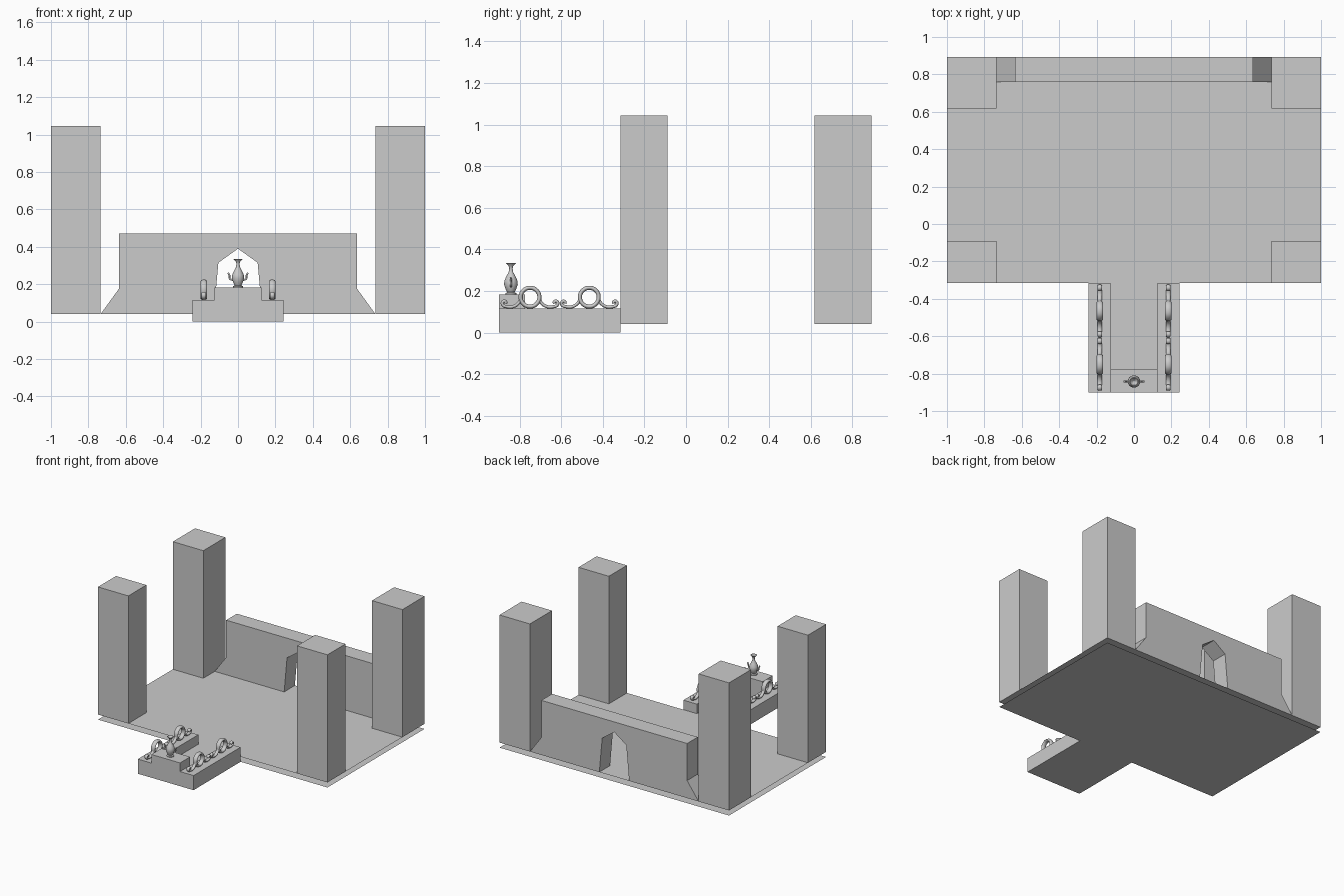
import bpy, bmesh, math

if "Cube" in bpy.data.objects:
    bpy.data.objects.remove(bpy.data.objects["Cube"])


def mesh_object(name, verts, faces, smooth=False):
    me = bpy.data.meshes.new(name)
    me.from_pydata(verts, [], faces)
    bm = bmesh.new()
    bm.from_mesh(me)
    bmesh.ops.recalc_face_normals(bm, faces=bm.faces)
    bm.to_mesh(me)
    bm.free()
    if smooth:
        me.shade_smooth()
    ob = bpy.data.objects.new(name, me)
    bpy.context.collection.objects.link(ob)
    return ob


def prism(name, outline, to3d, a, b):
    """Extrude a closed 2D outline from level a to level b."""
    n = len(outline)
    verts = [to3d(p, q, a) for p, q in outline] + [to3d(p, q, b) for p, q in outline]
    faces = [list(range(n)), list(range(n, 2 * n))]
    faces += [[i, (i + 1) % n, n + (i + 1) % n, n + i] for i in range(n)]
    return mesh_object(name, verts, faces)


def box(name, x0, x1, y0, y1, z0, z1):
    outline = [(x0, y0), (x1, y0), (x1, y1), (x0, y1)]
    return prism(name, outline, lambda p, q, r: (p, q, r), z0, z1)


def tube(name, points, radius, location, scale=(1, 1, 1), cyclic=False):
    cu = bpy.data.curves.new(name, 'CURVE')
    cu.dimensions = '3D'
    cu.bevel_depth = radius
    cu.bevel_resolution = 3
    cu.resolution_u = 5
    cu.use_fill_caps = True
    sp = cu.splines.new('BEZIER')
    sp.bezier_points.add(len(points) - 1)
    for bp, p in zip(sp.bezier_points, points):
        bp.co = p
        bp.handle_left_type = bp.handle_right_type = 'AUTO'
    sp.use_cyclic_u = cyclic
    ob = bpy.data.objects.new(name, cu)
    ob.location = location
    ob.scale = scale
    bpy.context.collection.objects.link(ob)
    return ob


# Two thin sheets: upper floor and underside, both T shaped
tee = [(-0.24, -0.9), (0.24, -0.9), (0.24, -0.315), (1, -0.315),
       (1, 0.893), (-1, 0.893), (-1, -0.315), (-0.24, -0.315)]
for name, z in (("floor_top", 0.04), ("floor_underside", 0.0)):
    mesh_object(name, [(x, y, z) for x, y in tee], [list(range(8))])

# Corner towers and porch curbs, mirrored
for s, side in ((-1, "left"), (1, "right")):
    x0, x1 = sorted((s * 0.735, s))
    box(f"front_tower_{side}", x0, x1, -0.315, -0.09, 0.04, 1.045)
    box(f"back_tower_{side}", x0, x1, 0.618, 0.893, 0.04, 1.045)
    x0, x1 = sorted((s * 0.125, s * 0.243))
    box(f"porch_curb_{side}", x0, x1, -0.9, -0.315, 0, 0.115)
box("vase_pedestal", -0.125, 0.125, -0.9, -0.775, 0, 0.183)

# Back wall with flared feet and pointed opening
half = [(0, 0.39), (0.105, 0.315), (0.13, 0.04), (0.735, 0.04),
        (0.635, 0.178), (0.635, 0.47), (0, 0.47)]
for s, side in ((-1, "left"), (1, "right")):
    prism(f"back_wall_{side}", [(s * x, z) for x, z in half],
          lambda p, q, r: (p, r, q), 0.76, 0.893)

# Scroll railings: a ring with a curled tail each way
ring = [(0, 0.045 * math.cos(a * math.pi / 4), 0.045 * math.sin(a * math.pi / 4))
        for a in range(8)]
tail = [(0.043, -0.005), (0.055, -0.028), (0.08, -0.045), (0.11, -0.046),
        (0.132, -0.036), (0.130, -0.021), (0.117, -0.022), (0.118, -0.031)]
for x in (-0.183, 0.183):
    for y in (-0.75, -0.465):
        tube("railing_ring", ring, 0.0105, (x, y, 0.17), (1.7, 1, 1), True)
        for s in (-1, 1):
            tube("railing_scroll", [(0, s * p, q) for p, q in tail], 0.008,
                 (x, y, 0.17), (1.6, 1, 1))

# Vase, lathed
profile = [(0, 0.183), (0.026, 0.183), (0.026, 0.189), (0.018, 0.194), (0.026, 0.21),
           (0.033, 0.232), (0.031, 0.25), (0.021, 0.272), (0.011, 0.29), (0.008, 0.308),
           (0.012, 0.322), (0.024, 0.334), (0.02, 0.334), (0.006, 0.315), (0, 0.31)]
n, m = 24, len(profile)
verts = [(r * math.cos(2 * math.pi * i / n), -0.842 + r * math.sin(2 * math.pi * i / n), z)
         for i in range(n) for r, z in profile]
faces = [[i * m + j, ((i + 1) % n) * m + j, ((i + 1) % n) * m + j + 1, i * m + j + 1]
         for i in range(n) for j in range(m - 1)]
vase = mesh_object("vase", verts, faces)
bm = bmesh.new()
bm.from_mesh(vase.data)
bmesh.ops.remove_doubles(bm, verts=bm.verts, dist=0.0001)
bmesh.ops.recalc_face_normals(bm, faces=bm.faces)
bm.to_mesh(vase.data)
bm.free()
bpy.context.view_layer.objects.active = vase
vase.select_set(True)
bpy.ops.object.shade_smooth_by_angle(angle=math.radians(50))

# Vase handles
for s in (-1, 1):
    tube("vase_handle", [(s * 0.028, 0, 0.222), (s * 0.044, 0, 0.23),
                         (s * 0.046, 0, 0.248), (s * 0.053, 0, 0.262)],
         0.005, (0, -0.842, 0))
